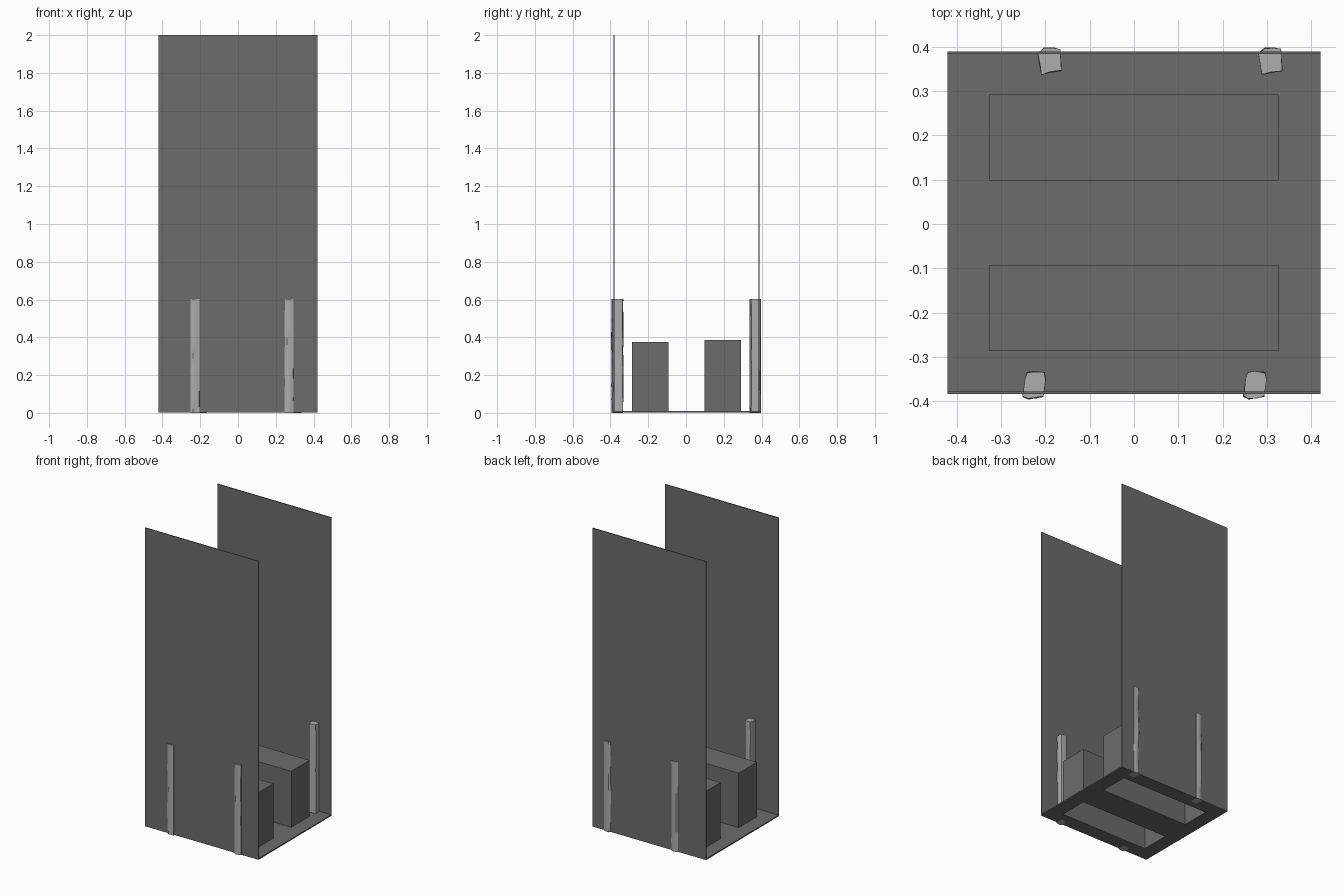
import bpy, bmesh, math, random

if "Cube" in bpy.data.objects:
    bpy.data.objects.remove(bpy.data.objects["Cube"])

random.seed(4)
HALF_X = 0.421
FRONT, BACK = -0.384, 0.389
WALL, FLOOR, GAP = 0.006, 0.01, 0.002
BOX_X = 0.326
BOXES = {"front_block": (-0.286, -0.092, 0.375),
         "back_block": (0.098, 0.292, 0.385)}


def paint(name, value):
    mat = bpy.data.materials.new(name)
    mat.diffuse_color = (value, value, value, 1)
    mat.use_nodes = True
    mat.node_tree.nodes["Principled BSDF"].inputs["Base Color"].default_value = mat.diffuse_color
    return mat


DARK = paint("dark_grey", 0.15)
POST = paint("post_grey", 0.42)


def finish(name, bm, mat):
    bmesh.ops.recalc_face_normals(bm, faces=bm.faces)
    mesh = bpy.data.meshes.new(name)
    bm.to_mesh(mesh)
    bm.free()
    mesh.materials.append(mat)
    obj = bpy.data.objects.new(name, mesh)
    bpy.context.collection.objects.link(obj)
    return obj


def box(name, lo, hi, open_bottom=False):
    bm = bmesh.new()
    bmesh.ops.create_cube(bm, size=1)
    for v in bm.verts:
        v.co = [(a + b) / 2 + c * (b - a) for a, b, c in zip(lo, hi, v.co)]
    bm.normal_update()
    if open_bottom:
        under = [f for f in bm.faces if f.normal.z < -0.5]
        bmesh.ops.delete(bm, geom=under, context='FACES_ONLY')
    return finish(name, bm, DARK)


# Tall side walls
box("front_wall", (-HALF_X, FRONT, GAP), (HALF_X, FRONT + WALL, 2))
box("back_wall", (-HALF_X, BACK - WALL, GAP), (HALF_X, BACK, 2))

# Hollow blocks, open underneath
for name, (y0, y1, h) in BOXES.items():
    box(name, (-BOX_X, y0, FLOOR), (BOX_X, y1, h), open_bottom=True)

# Floor plate with an opening under each block
xs = [-HALF_X, -BOX_X, BOX_X, HALF_X]
ys = [FRONT + WALL, -0.286, -0.092, 0.098, 0.292, BACK - WALL]
bm = bmesh.new()
grid = [[bm.verts.new((x, y, FLOOR)) for x in xs] for y in ys]
for j in range(5):
    for i in range(3):
        if not (i == 1 and j in (1, 3)):
            bm.faces.new((grid[j][i], grid[j][i + 1],
                          grid[j + 1][i + 1], grid[j + 1][i]))
floor = finish("floor_plate", bm, DARK)
mod = floor.modifiers.new("thickness", 'SOLIDIFY')
mod.thickness = FLOOR - GAP
mod.offset = -1


# Rough-hewn posts: stacked, slightly uneven rings, smooth sides
def post(name, cx, cy, section, levels=9):
    bm = bmesh.new()
    rings = []
    for k in range(levels):
        t = k / (levels - 1)
        rings.append([bm.verts.new((cx + x + random.uniform(-.001, .001),
                                    cy + y + random.uniform(-.0015, .0015),
                                    0.602 * t)) for x, y in section])
    n = len(section)
    for a, b in zip(rings, rings[1:]):
        for i in range(n):
            bm.faces.new((a[i], a[(i + 1) % n], b[(i + 1) % n], b[i])).smooth = True
    bm.faces.new(rings[0][::-1])
    bm.faces.new(rings[-1])
    obj = finish(name, bm, POST)
    bpy.context.view_layer.objects.active = obj
    obj.select_set(True)
    bpy.ops.object.shade_smooth_by_angle(angle=math.radians(40))
    obj.select_set(False)


BACK_SECTION = [(-0.019, -0.030), (0.0, -0.025), (0.026, -0.021),
                (0.026, -0.012), (0.023, 0.027), (0.010, 0.030),
                (-0.013, 0.030), (-0.027, 0.018), (-0.022, -0.012)]
FRONT_SECTION = [(-0.014, -0.034), (0.004, -0.031), (0.020, -0.028),
                 (0.026, 0.010), (0.023, 0.026), (0.0, 0.028),
                 (-0.016, 0.026), (-0.021, 0.012), (-0.026, -0.028)]
for label, x in (("left", -0.190), ("right", 0.308)):
    post("back_post_" + label, x, 0.367, BACK_SECTION)
for label, x in (("left", -0.225), ("right", 0.273)):
    post("front_post_" + label, x, -0.361, FRONT_SECTION)
